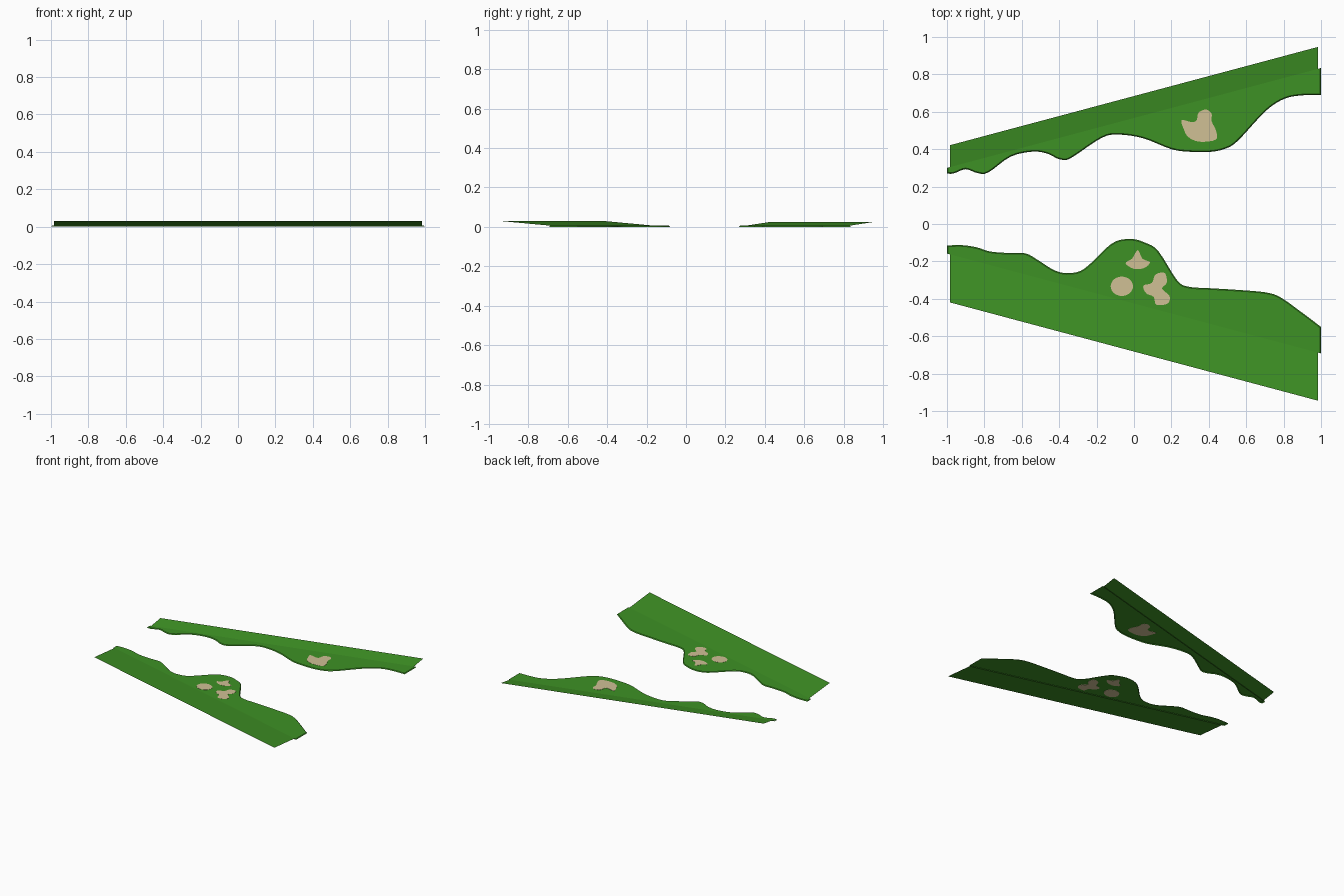
import bpy
import bmesh
from math import cos, sin, tau
from mathutils import Vector

cube = bpy.data.objects.get("Cube")
if cube:
    bpy.data.objects.remove(cube, do_unlink=True)

SLOPE = 0.267     # slant of the straight borders
LOW = 0.006       # height of the flat ground
RIM = 0.006       # width of the bevelled rim
BANK_END = 0.985  # half length of the raised bank


def material(name, color):
    mat = bpy.data.materials.new(name)
    mat.use_nodes = True
    mat.diffuse_color = (*color, 1)
    mat.node_tree.nodes["Principled BSDF"].inputs["Base Color"].default_value = (*color, 1)
    return mat


grass = material("grass green", (0.048, 0.283, 0.018))
sand = material("sand beige", (0.63, 0.53, 0.3))


def spline(points, closed=False, steps=4):
    """Smooth curve passing through the given points."""
    pts = [Vector(p) for p in points]
    n = len(pts)
    pick = (lambda i: pts[i % n]) if closed else (lambda i: pts[max(0, min(i, n - 1))])
    out = []
    for i in range(n if closed else n - 1):
        a, b, c, d = (pick(i + k) for k in (-1, 0, 1, 2))
        for s in range(steps):
            t = s / steps
            out.append(b + (c - a) * t / 2 + (a - b * 2.5 + c * 2 - d / 2) * t * t
                       + ((b - c) * 3 + d - a) * t ** 3 / 2)
    return out if closed else out + [pts[-1]]


def finish(bm, name, mat):
    mesh = bpy.data.meshes.new(name)
    bm.to_mesh(mesh)
    bm.free()
    mesh.materials.append(mat)
    bpy.context.collection.objects.link(bpy.data.objects.new(name, mesh))


def face_up(bm):
    bm.normal_update()
    for f in bm.faces:
        if f.normal.z < 0:
            f.normal_flip()


def ground(name, shore, fold_y, side):
    """Flat ground from the wavy shore to the fold, with a bevelled rim."""
    bm = bmesh.new()
    edge = spline(shore)
    rows = []
    for i, p in enumerate(edge):
        along = (edge[min(i + 1, len(edge) - 1)] - edge[max(i - 1, 0)]).normalized()
        inward = Vector((-along.y, along.x)) * side * RIM
        top = p + inward
        top.x = max(RIM - 1, min(1 - RIM, top.x))
        x = max(RIM - 1, min(1 - RIM, p.x))
        y = fold_y + side * SLOPE * x
        rows.append([bm.verts.new(v) for v in
                     ((p.x, p.y, 0), (top.x, top.y, LOW), (x, y, LOW), (x, y, 0))])
    for a, b in zip(rows, rows[1:]):
        for k in range(3):
            bm.faces.new((a[k], b[k], b[k + 1], a[k + 1]))
    # sloped rims at both ends
    for row, x in ((rows[0], -1), (rows[-1], 1)):
        corner = bm.verts.new((x, fold_y + side * SLOPE * x, 0))
        bm.faces.new((row[0], row[1], row[2], corner))
    face_up(bm)
    finish(bm, name, grass)


def bank(name, fold_y, border_y, height, side):
    """Strip rising from the fold to the straight outer border."""
    bm = bmesh.new()
    corners = []
    for x, y, z in ((-1, fold_y, LOW), (1, fold_y, LOW), (1, border_y, height), (-1, border_y, height)):
        x *= BANK_END
        corners.append(bm.verts.new((x, y + side * SLOPE * x, z)))
    bm.faces.new(corners)
    face_up(bm)
    finish(bm, name, grass)


def patch(name, outline):
    """Thin bare plate showing on both sides of the ground."""
    bm = bmesh.new()
    loop = spline(outline, closed=True)
    base = bm.faces.new([bm.verts.new((p.x, p.y, LOW - 0.001)) for p in loop])
    new = bmesh.ops.extrude_face_region(bm, geom=[base], use_keep_orig=True)["geom"]
    bmesh.ops.translate(bm, vec=(0, 0, 0.002),
                        verts=[v for v in new if isinstance(v, bmesh.types.BMVert)])
    bmesh.ops.recalc_face_normals(bm, faces=bm.faces)
    finish(bm, name, sand)


# Back bank of the stream
back_shore = [(-1, .27), (-.965, .27), (-.9, .293), (-.84, .273), (-.78, .275), (-.66, .36),
              (-.54, .387), (-.46, .375), (-.41, .35), (-.36, .343), (-.31, .37), (-.17, .462),
              (-.08, .478), (.05, .458), (.2, .4), (.3, .386), (.4, .385), (.48, .4), (.55, .44),
              (.68, .58), (.75, .64), (.82, .675), (.9, .688), (1, .69)]
ground("back_ground", back_shore, .567, 1)
bank("back_bank", .567, .684, .024, 1)

# Front bank of the stream
front_shore = [(-1, -.115), (-.92, -.113), (-.84, -.125), (-.77, -.147), (-.67, -.155),
               (-.58, -.157), (-.51, -.195), (-.42, -.25), (-.34, -.262), (-.26, -.235),
               (-.12, -.105), (-.02, -.08), (.06, -.1), (.13, -.145), (.23, -.3), (.29, -.335),
               (.4, -.343), (.55, -.352), (.7, -.365), (.78, -.39), (.88, -.46), (1, -.55)]
ground("front_ground", front_shore, -.425, -1)
bank("front_bank", -.425, -.682, .03, -1)

# Bare patches
patch("back_patch", [(.255, .555), (.31, .545), (.335, .555), (.345, .595), (.385, .612),
                     (.415, .59), (.415, .55), (.44, .495), (.435, .45), (.35, .44),
                     (.29, .465), (.265, .51)])
patch("front_star_patch", [(.02, -.14), (.045, -.185), (.085, -.205), (.055, -.235),
                           (0, -.24), (-.045, -.21), (-.01, -.185)])
patch("front_lobed_patch", [(.05, -.33), (.095, -.315), (.115, -.27), (.165, -.262),
                            (.175, -.315), (.15, -.345), (.19, -.385), (.18, -.425),
                            (.12, -.432), (.105, -.39), (.065, -.37)])
patch("front_oval_patch", [(-.065 + .06 * cos(tau * i / 8), -.333 + .052 * sin(tau * i / 8))
                           for i in range(8)])
